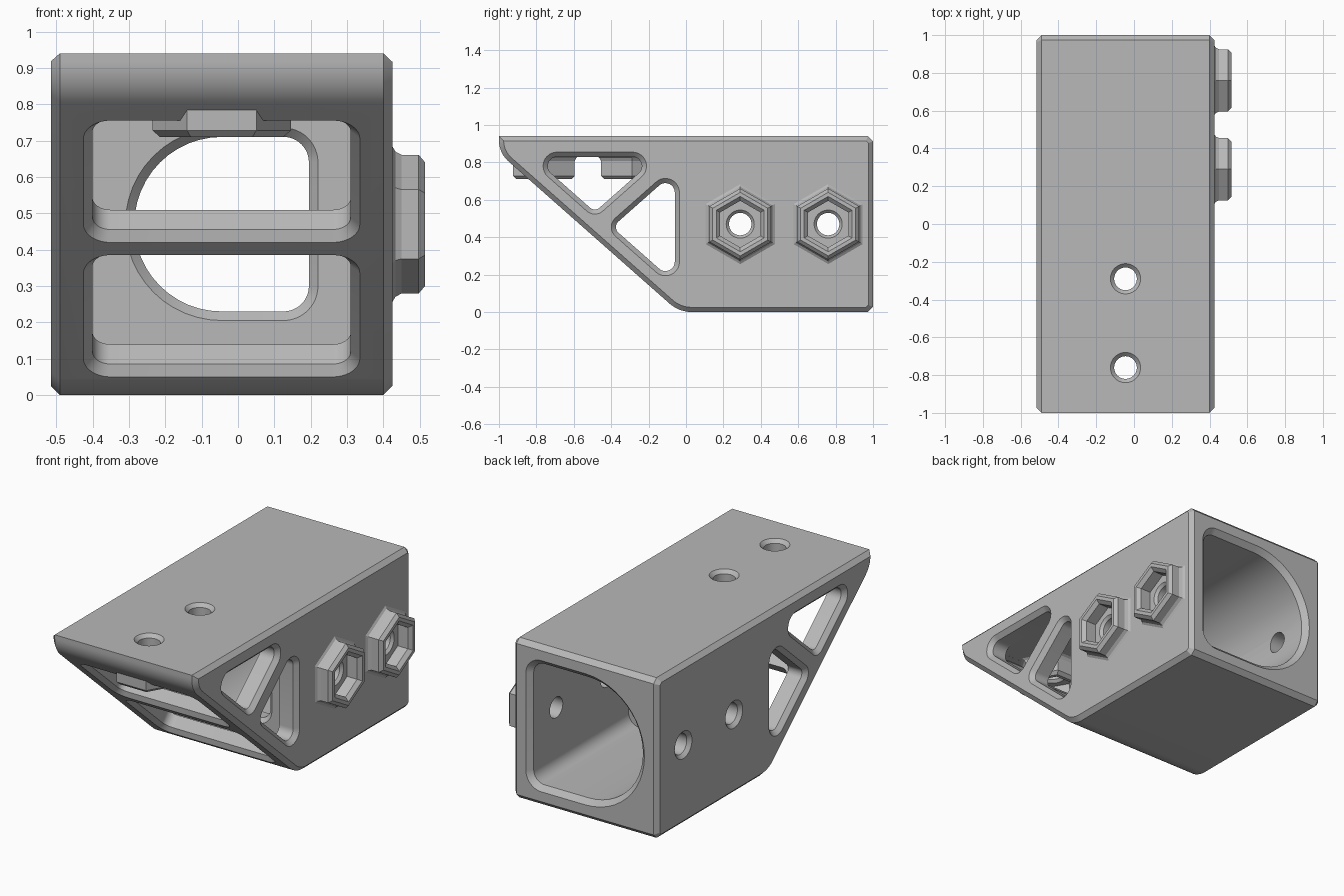
import bpy, bmesh, math
from mathutils import Vector

cube = bpy.data.objects.get("Cube")
if cube:
    bpy.data.objects.remove(cube, do_unlink=True)

CX, CZ = -0.045, 0.47            # bore axis
LEFT, RIGHT = -0.515, 0.425      # outer side faces
TILT = math.atan(0.883)          # angle of the sloped front
SLOPE_Y = -0.037                 # where the slope meets the ground

grey = bpy.data.materials.new("matte grey")
grey.use_nodes = True
grey.diffuse_color = (0.48, 0.48, 0.48, 1)
grey.node_tree.nodes["Principled BSDF"].inputs["Base Color"].default_value = (0.48, 0.48, 0.48, 1)


# Frames that place a (u, v, w) profile, extruded along w
def along_x(u, v, w):
    return (w, u, v)


def along_y(u, v, w):
    return (u, w, v)


def along_z(u, v, w):
    return (u, v, w)


def along_slope(u, v, w):
    s, c = math.sin(TILT), math.cos(TILT)
    return (u, SLOPE_Y - v * c + w * s, v * s + w * c)


def outline(corners, d, seg=12):
    """Offset a counter-clockwise polygon of (u, v, radius) corners by d."""
    pts = []
    n = len(corners)
    for i, (u, v, r) in enumerate(corners):
        p = Vector((u, v))
        e1 = (p - Vector(corners[i - 1][:2])).normalized()
        e2 = (Vector(corners[(i + 1) % n][:2]) - p).normalized()
        n1, n2 = Vector((e1.y, -e1.x)), Vector((e2.y, -e2.x))
        miter = (n1 + n2) / (1 + n1.dot(n2))
        if r == 0:
            pts.append(p + miter * d)
            continue
        centre = p - miter * r
        start = math.atan2(n1.y, n1.x)
        turn = math.acos(max(-1, min(1, n1.dot(n2))))
        for k in range(seg + 1):
            a = start + turn * k / seg
            pts.append(centre + Vector((math.cos(a), math.sin(a))) * (r + d))
    return pts


def loft(name, corners, levels, frame):
    """Loft the outline through (w, offset) levels into a closed solid."""
    bm = bmesh.new()
    rings = [[bm.verts.new(frame(p.x, p.y, w)) for p in outline(corners, d)]
             for w, d in levels]
    for a, b in zip(rings, rings[1:]):
        for i in range(len(a)):
            j = (i + 1) % len(a)
            bm.faces.new((a[i], a[j], b[j], b[i]))
    bm.faces.new(rings[0])
    bm.faces.new(rings[-1])
    bmesh.ops.remove_doubles(bm, verts=bm.verts, dist=1e-5)
    bmesh.ops.recalc_face_normals(bm, faces=bm.faces)
    mesh = bpy.data.meshes.new(name)
    bm.to_mesh(mesh)
    bm.free()
    mesh.materials.append(grey)
    ob = bpy.data.objects.new(name, mesh)
    bpy.context.collection.objects.link(ob)
    return ob


def combine(tool, operation="DIFFERENCE"):
    """Apply a boolean to the body and remove the tool."""
    mod = body.modifiers.new("boolean", "BOOLEAN")
    mod.object, mod.operation, mod.solver = tool, operation, "EXACT"
    bpy.context.view_layer.objects.active = body
    bpy.ops.object.modifier_apply(modifier=mod.name)
    bpy.data.objects.remove(tool, do_unlink=True)


def cut(name, corners, levels, frame):
    combine(loft(name, corners, levels, frame))


def box(u0, u1, v0, v1, left_r, right_r):
    return [(u0, v0, left_r), (u1, v0, right_r), (u1, v1, right_r), (u0, v1, left_r)]


def circle(u, v, r):
    return box(u - r, u + r, v - r, v + r, r, r)


def d_shape(h, r):
    return box(CX - h, CX + h, CZ - h, CZ + h, h, r)


def hexagon(u, v, apothem, turn):
    r = apothem / math.cos(math.pi / 6)
    return [(u + r * math.cos(turn + k * math.pi / 3),
             v + r * math.sin(turn + k * math.pi / 3), 0) for k in range(6)]


# Main housing with chamfered sides and rear edges
profile = [(-1, 0.85, 0.15), (SLOPE_Y, 0, 0.18), (0.973, 0, 0), (1, 0.027, 0),
           (1, 0.913, 0), (0.973, 0.94, 0), (-1, 0.94, 0)]
body = loft("housing", profile, [(LEFT, -0.025), (LEFT + 0.025, 0),
                                 (RIGHT - 0.025, 0), (RIGHT, -0.025)], along_x)

# Rear bore, front chamber and the smaller opening between them
cut("bore", d_shape(0.355, 0.07), [(0.09, 0), (0.97, 0), (1.02, 0.05)], along_y)
chamber = [(-0.832, 0.832, 0), (-0.02, 0.115, 0), (0, 0.115, 0), (0, 0.832, 0)]
cut("chamber", chamber, [(CX - 0.355, 0), (CX + 0.355, 0)], along_x)
cut("opening", d_shape(0.24, 0.07), [(-0.03, 0.055), (0.025, 0), (0.3, 0)], along_y)

# Two windows through the sloped front
for low, high in ((0.05, 0.385), (0.42, 0.755)):
    v0, v1 = low / math.sin(TILT) + 0.025, high / math.sin(TILT) - 0.025
    cut("front_window", box(CX - 0.355, CX + 0.355, v0, v1, 0.05, 0.05),
        [(-0.02, 0.045), (0.025, 0), (0.125, 0)], along_slope)

# Triangular windows through both sides
upper = [(-0.821, 0.83, 0.05), (-0.4875, 0.535, 0.04), (-0.154, 0.83, 0.05)]
lower = [(-0.395, 0.454, 0.04), (-0.06, 0.158, 0.05), (-0.06, 0.75, 0.05)]
for triangle in (upper, lower):
    cut("side_window", triangle, [(LEFT - 0.015, 0.04), (LEFT + 0.025, 0),
                                  (RIGHT - 0.025, 0), (RIGHT + 0.015, 0.04)], along_x)

# Hexagonal nut bosses on the left side and below the roof, each with a pocket and bolt hole
sockets = [(along_x, y, CZ, RIGHT, 0.09, 1, LEFT, math.pi / 6) for y in (0.29, 0.76)]
sockets += [(along_z, CX, y, 0.832, 0.122, -1, 0.94, 0) for y in (-0.29, -0.76)]
for frame, u, v, base, height, way, far, turn in sockets:
    tip = base + way * height
    combine(loft("nut_boss", hexagon(u, v, 0.165, turn),
                 [(base - way * 0.02, 0.02), (base, 0.02), (base + way * 0.008, 0.008),
                  (base + way * 0.025, 0), (tip - way * 0.018, 0), (tip, -0.018)],
                 frame), "UNION")
    cut("nut_pocket", hexagon(u, v, 0.108, turn),
        [(tip - way * 0.085, 0), (tip - way * 0.02, 0), (tip + way * 0.01, 0.03)], frame)
    cut("bolt_hole", circle(u, v, 0.06),
        [(far - way * 0.015, 0.035), (far + way * 0.02, 0), (tip - way * 0.1, 0),
         (tip - way * 0.07, 0.03)], frame)

# Smooth curves, crisp edges
bpy.ops.object.select_all(action="DESELECT")
body.select_set(True)
bpy.context.view_layer.objects.active = body
bpy.ops.object.shade_smooth_by_angle(angle=math.radians(25))
